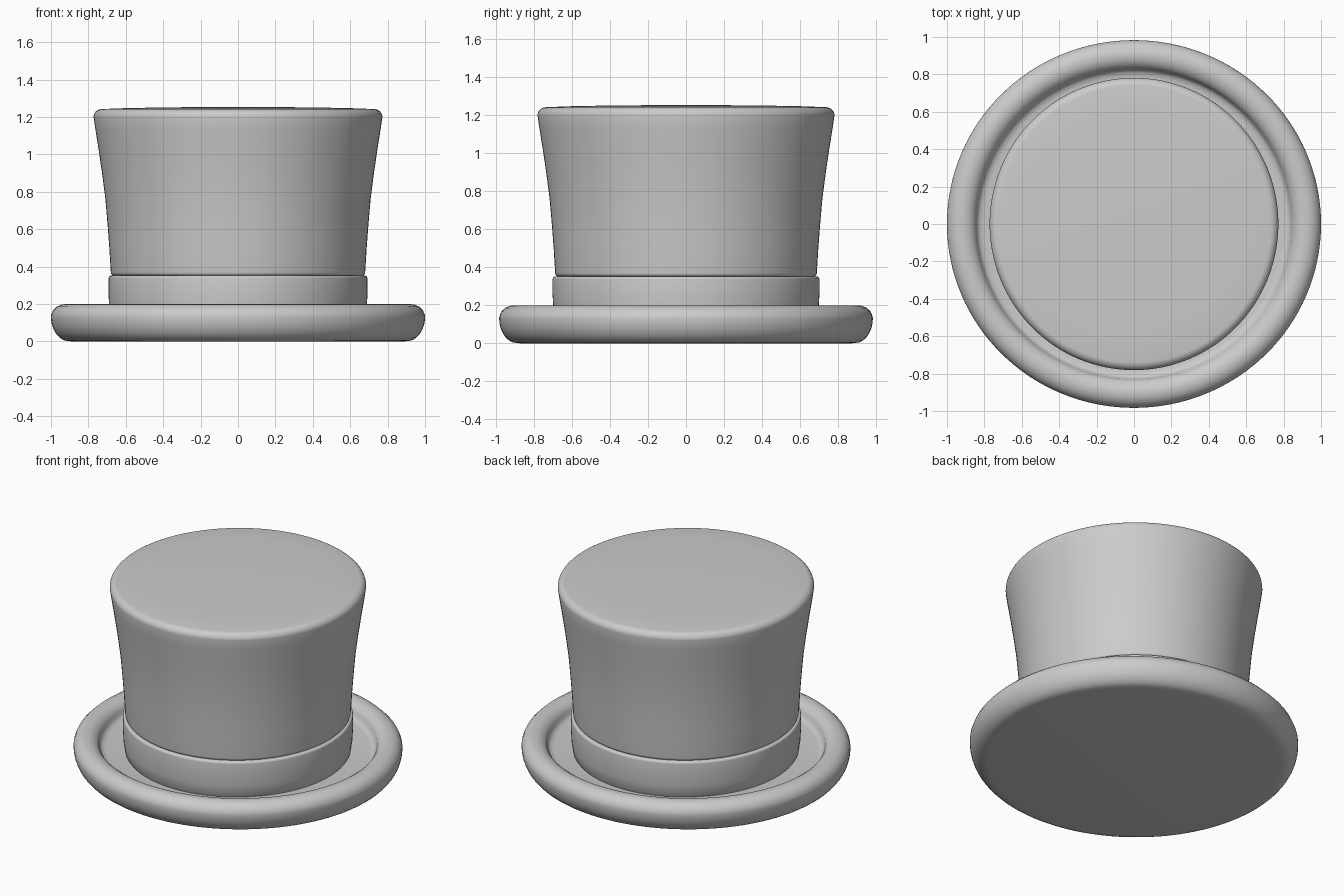
import bpy
import bmesh
import math

if "Cube" in bpy.data.objects:
    bpy.data.objects.remove(bpy.data.objects["Cube"], do_unlink=True)

SEGMENTS = 128

felt = bpy.data.materials.new("grey_felt")
felt.use_nodes = True
GREY = (0.6, 0.6, 0.6, 1)
felt.diffuse_color = GREY
felt.node_tree.nodes["Principled BSDF"].inputs["Base Color"].default_value = GREY


def arc(r, z, width, height, start, end, steps=8):
    """Elliptical arc of profile points, angles in degrees."""
    angles = [math.radians(start + (end - start) * i / steps) for i in range(steps + 1)]
    return [(r + width * math.cos(a), z + height * math.sin(a)) for a in angles]


def lathe(name, profile, depth):
    """Spin a radius/height profile about z, slightly scaled along y."""
    bm = bmesh.new()
    verts = [bm.verts.new((r, 0, z)) for r, z in profile]
    edges = [bm.edges.new(pair) for pair in zip(verts, verts[1:])]
    bmesh.ops.spin(bm, geom=verts + edges, cent=(0, 0, 0), axis=(0, 0, 1),
                   angle=math.tau, steps=SEGMENTS, use_duplicate=False)
    bmesh.ops.remove_doubles(bm, verts=bm.verts, dist=0.0005)
    bmesh.ops.scale(bm, vec=(1, depth, 1), verts=bm.verts)
    bmesh.ops.recalc_face_normals(bm, faces=bm.faces)
    mesh = bpy.data.meshes.new(name)
    bm.to_mesh(mesh)
    bm.free()
    obj = bpy.data.objects.new(name, mesh)
    bpy.context.collection.objects.link(obj)
    mesh.materials.append(felt)
    bpy.ops.object.select_all(action="DESELECT")
    obj.select_set(True)
    bpy.context.view_layer.objects.active = obj
    bpy.ops.object.shade_smooth_by_angle(angle=math.radians(40))


# Brim: flat underside, rolled rim and sunken floor
brim = [(0, 0), (0.89, 0)]
brim += arc(0.9, 0.13, 0.1, 0.13, -75, 0)
brim += arc(0.92, 0.13, 0.08, 0.07, 10, 180)
brim += [(0.825, 0.115), (0.8, 0.11), (0, 0.11)]
lathe("brim", brim, 0.983)

# Hat band: upright ring with softened edges
band = [(0, 0.09), (0.66, 0.09), (0.68, 0.12), (0.69, 0.19), (0.692, 0.26)]
band += arc(0.677, 0.337, 0.015, 0.015, 0, 90, 5)
band += [(0, 0.352)]
lathe("hat_band", band, 1.014)

# Crown: flared wall with a rounded, slightly domed top
crown = [(0, 0.34), (0.655, 0.34)]
crown += arc(0.66, 0.37, 0.02, 0.02, -70, 0, 5)
crown += [(0.688, 0.5), (0.697, 0.62), (0.709, 0.76), (0.727, 0.9),
          (0.746, 1.03), (0.762, 1.13)]
crown += arc(0.727, 1.2, 0.045, 0.042, 0, 85)
crown += [(0.6, 1.247), (0.4, 1.251), (0, 1.254)]
lathe("crown", crown, 1.012)
